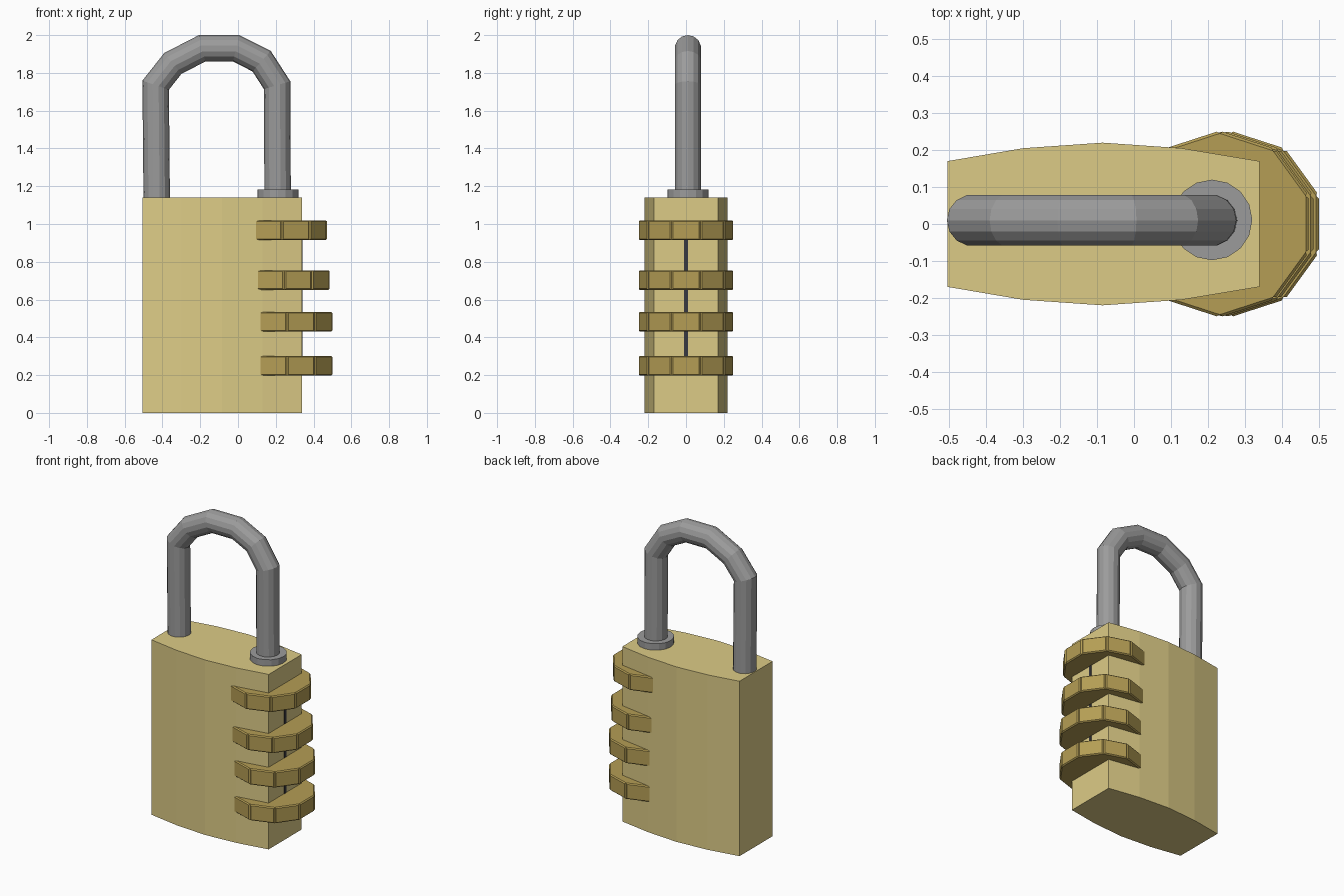
import bpy, bmesh, math
from mathutils import Vector

if "Cube" in bpy.data.objects:
    bpy.data.objects.remove(bpy.data.objects["Cube"])


def material(name, rgb):
    m = bpy.data.materials.new(name)
    m.diffuse_color = (*rgb, 1)
    m.use_nodes = True
    m.node_tree.nodes["Principled BSDF"].inputs["Base Color"].default_value = m.diffuse_color
    return m


BRASS = material("brass", (0.72, 0.6, 0.24))
DARK_BRASS = material("dark_brass", (0.46, 0.34, 0.09))
STEEL = material("steel", (0.33, 0.33, 0.33))
BLACK = material("dark", (0.04, 0.04, 0.05))


def finish(name, bm, mat):
    bmesh.ops.recalc_face_normals(bm, faces=bm.faces)
    me = bpy.data.meshes.new(name)
    bm.to_mesh(me)
    bm.free()
    me.materials.append(mat)
    ob = bpy.data.objects.new(name, me)
    bpy.context.collection.objects.link(ob)
    return ob


def prism(outline, z0, z1):
    """Extrude a flat xy outline from z0 up to z1."""
    bm = bmesh.new()
    low = [bm.verts.new((x, y, z0)) for x, y in outline]
    high = [bm.verts.new((x, y, z1)) for x, y in outline]
    n = len(outline)
    sides = [bm.faces.new((low[i], low[(i + 1) % n], high[(i + 1) % n], high[i]))
             for i in range(n)]
    bm.faces.new(low[::-1])
    bm.faces.new(high)
    bm.normal_update()
    return bm, sides


def ring(cx, cy, r, n, start=0.0):
    return [(cx + r * math.cos(start + math.tau * i / n),
             cy + r * math.sin(start + math.tau * i / n)) for i in range(n)]


# Body: bulging front and back
half = [(-0.505, 0.17), (-0.3, 0.205), (-0.085, 0.22), (0.13, 0.205), (0.34, 0.17)]
bm, _ = prism([(x, -y) for x, y in half] + half[::-1], 0, 1.14)
finish("body", bm, BRASS)

# Ten-sided number dials with raised plates
for i, (cx, z) in enumerate([(0.26, 0.25), (0.26, 0.483), (0.245, 0.703), (0.232, 0.967)]):
    bm, sides = prism(ring(cx, 0, 0.245, 10, math.pi / 10), z - 0.052, z + 0.052)
    bmesh.ops.inset_individual(bm, faces=sides, thickness=0.009, depth=0.007)
    finish(f"dial_{i + 1}", bm, DARK_BRASS)

# Dark slit running between the dials
bm, _ = prism([(0.3, -0.011), (0.342, -0.011), (0.342, 0.011), (0.3, 0.011)], 0.25, 0.96)
finish("dial_slit", bm, BLACK)

# Collar around the moving leg of the shackle
bm, _ = prism(ring(0.211, 0.011, 0.109, 16), 1.13, 1.182)
finish("shackle_collar", bm, STEEL)

# Shackle: mitred tube along a bent path
path = [Vector((x, 0.01, z)) for x, z in [
    (-0.43, 1.1), (-0.436, 1.735), (-0.345, 1.85), (-0.19, 1.93), (-0.01, 1.93),
    (0.125, 1.862), (0.207, 1.735), (0.21, 1.1)]]
R, N = 0.07, 14
bm = bmesh.new()
rings = []
for i, p in enumerate(path):
    a = (p - path[max(i - 1, 0)]).normalized()
    b = (path[min(i + 1, len(path) - 1)] - p).normalized()
    t = (a + b).normalized()
    side = Vector((-t.z, 0, t.x))
    stretch = R / max(t.dot(a), t.dot(b)) if i in (0, len(path) - 1) else R / t.dot(b)
    rings.append([bm.verts.new(p + side * stretch * math.cos(k * math.tau / N)
                               + Vector((0, R * math.sin(k * math.tau / N), 0)))
                  for k in range(N)])
for r0, r1 in zip(rings, rings[1:]):
    for k in range(N):
        j = (k + 1) % N
        bm.faces.new((r0[k], r0[j], r1[j], r1[k]))
bm.faces.new(rings[0])
bm.faces.new(rings[-1])
finish("shackle", bm, STEEL)
